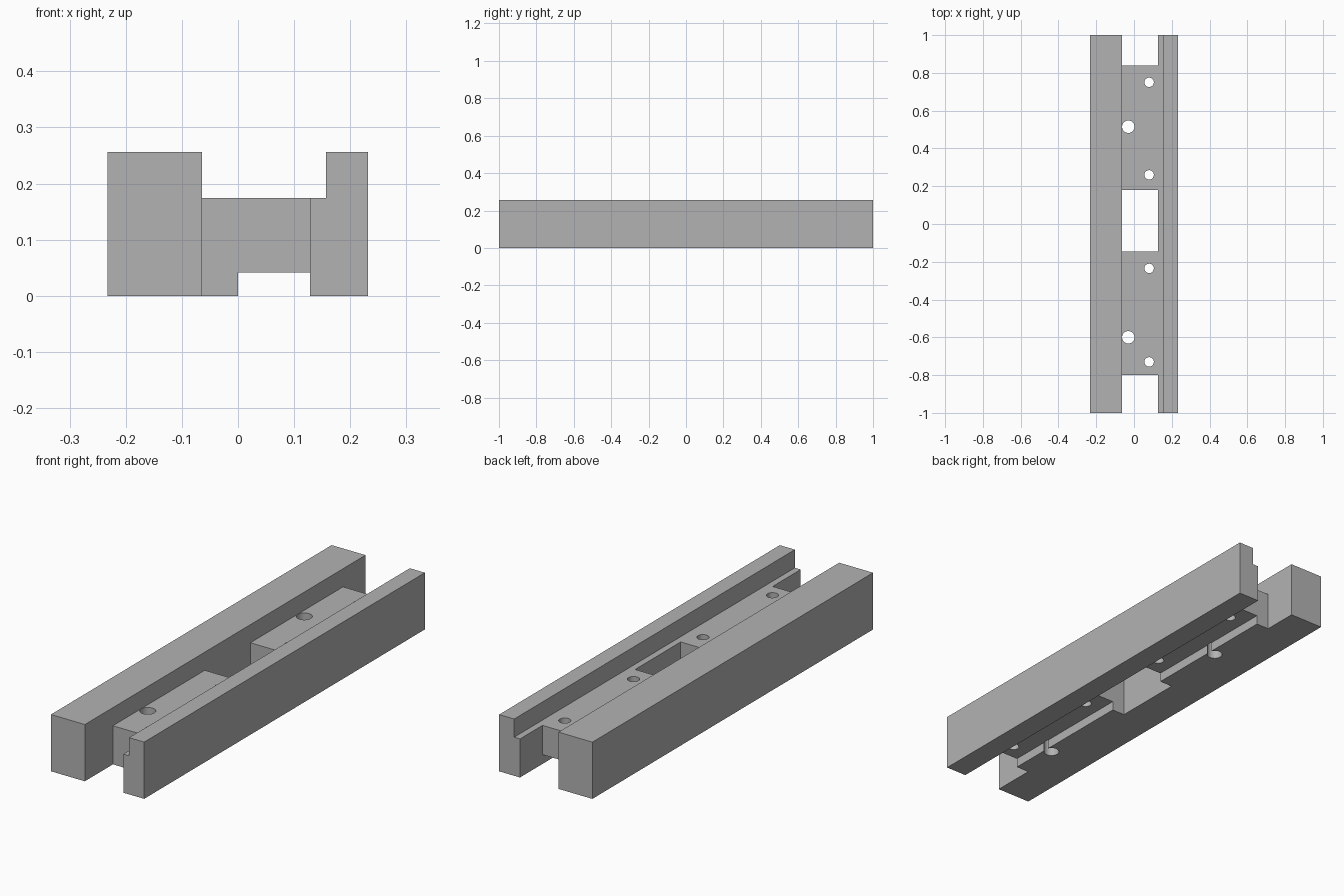
import bpy
import bmesh
from mathutils import Matrix, Vector

cube = bpy.data.objects.get("Cube")
if cube:
    bpy.data.objects.remove(cube, do_unlink=True)

HEIGHT, FLOOR, RELIEF = 0.256, 0.174, 0.042   # rail top, web top, underside recess
SLOT_L, SLOT_R = -0.064, 0.128                # inner faces of the two rails

grey = bpy.data.materials.new("plain grey")
grey.use_nodes = True
colour = (0.45, 0.45, 0.45, 1)
grey.diffuse_color = colour
grey.node_tree.nodes["Principled BSDF"].inputs["Base Color"].default_value = colour


def make_object(name, bm):
    bmesh.ops.recalc_face_normals(bm, faces=bm.faces)
    mesh = bpy.data.meshes.new(name)
    bm.to_mesh(mesh)
    bm.free()
    mesh.materials.append(grey)
    obj = bpy.data.objects.new(name, mesh)
    bpy.context.collection.objects.link(obj)
    return obj


def box(bm, low, high):
    low, high = Vector(low), Vector(high)
    matrix = Matrix.Translation((low + high) / 2) @ Matrix.Diagonal((*(high - low), 1))
    bmesh.ops.create_cube(bm, size=1, matrix=matrix)


def drill(bm, x, y, radius):
    bmesh.ops.create_cone(bm, cap_ends=True, segments=32, radius1=radius,
                          radius2=radius, depth=1, matrix=Matrix.Translation((x, y, 0)))


# Channel block: one cross-section extruded along the full length
profile = [(-0.233, 0), (0, 0), (0, RELIEF), (SLOT_R, RELIEF), (SLOT_R, 0),
           (0.232, 0), (0.232, HEIGHT), (0.157, HEIGHT), (0.157, FLOOR),
           (SLOT_R, FLOOR), (SLOT_L, FLOOR), (SLOT_L, HEIGHT), (-0.233, HEIGHT)]
bm = bmesh.new()
end = bm.faces.new([bm.verts.new((x, -1, z)) for x, z in profile])
extruded = bmesh.ops.extrude_face_region(bm, geom=[end])["geom"]
bmesh.ops.translate(bm, vec=(0, 2, 0),
                    verts=[v for v in extruded if isinstance(v, bmesh.types.BMVert)])
block = make_object("channel_block", bm)

# End and middle openings through the web
openings = bmesh.new()
for y0, y1 in ((-1.1, -0.80), (-0.145, 0.18), (0.84, 1.1)):
    box(openings, (SLOT_L, y0, -0.1), (SLOT_R, y1, 0.4))

# Large and small through holes
holes = bmesh.new()
for y in (-0.60, 0.515):
    drill(holes, -0.03, y, 0.033)
for y in (-0.73, -0.235, 0.26, 0.75):
    drill(holes, 0.08, y, 0.025)

for name, cutter_bm in (("opening_cutter", openings), ("hole_cutter", holes)):
    cutter = make_object(name, cutter_bm)
    cutter.hide_render = True
    cut = block.modifiers.new(name, "BOOLEAN")
    cut.operation = "DIFFERENCE"
    cut.solver = "EXACT"
    cut.object = cutter
    bpy.context.view_layer.objects.active = block
    bpy.ops.object.modifier_apply(modifier=name)
    bpy.data.objects.remove(cutter, do_unlink=True)

# Smooth the bores, keep every other edge sharp
bpy.ops.object.select_all(action="DESELECT")
block.select_set(True)
bpy.context.view_layer.objects.active = block
bpy.ops.object.shade_smooth_by_angle(angle=0.5)
